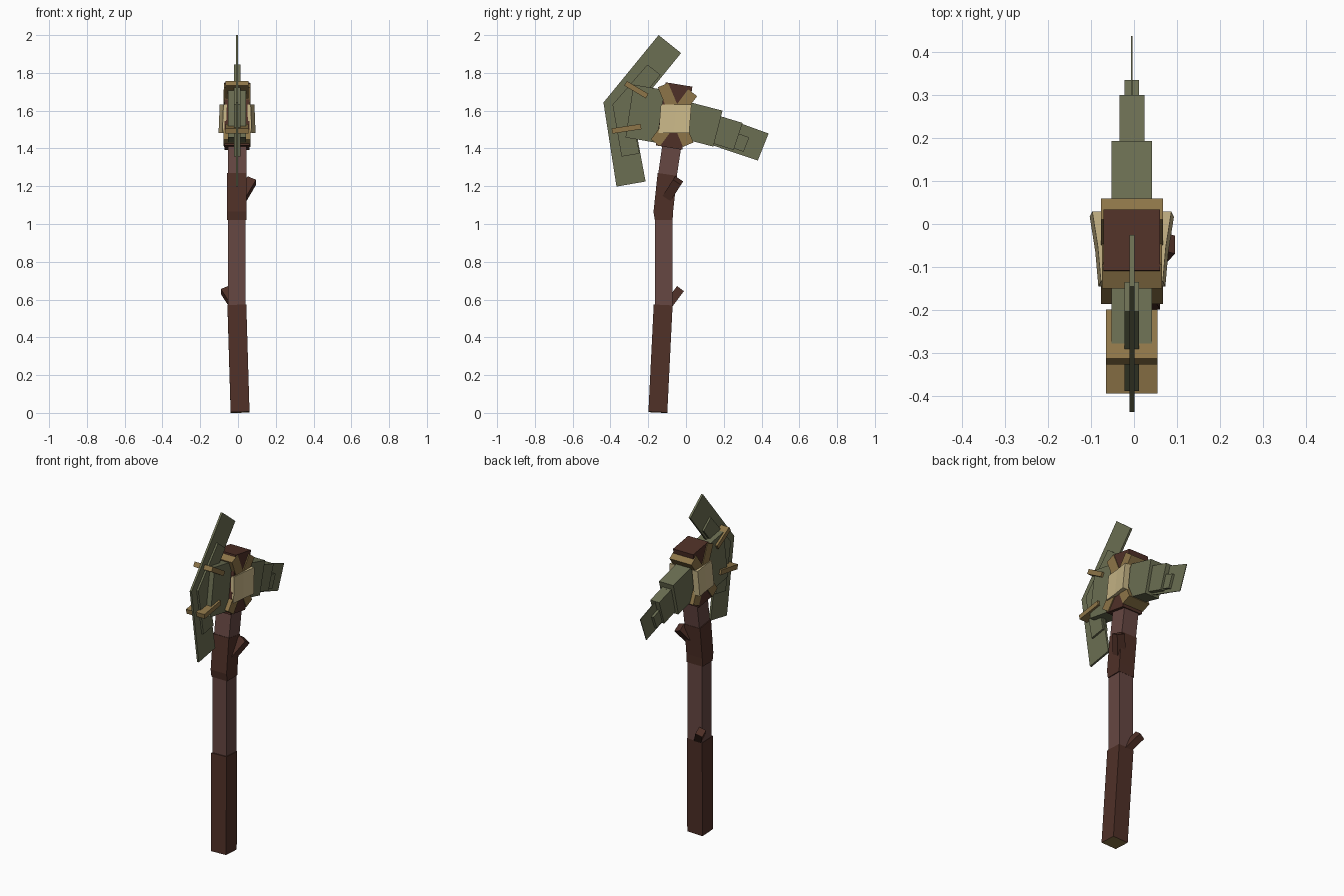
import bpy, bmesh
from mathutils import Vector, Matrix

if "Cube" in bpy.data.objects:
    bpy.data.objects.remove(bpy.data.objects["Cube"])


def material(name, r, g, b):
    lin = lambda c: ((c / 255 + 0.055) / 1.055) ** 2.4
    m = bpy.data.materials.new(name)
    m.diffuse_color = (lin(r), lin(g), lin(b), 1)
    m.use_nodes = True
    m.node_tree.nodes["Principled BSDF"].inputs["Base Color"].default_value = m.diffuse_color
    return m


DARK = material("dark bark", 79, 48, 39)
LIGHT = material("light bark", 102, 71, 66)
STONE = material("olive stone", 107, 110, 82)
TAN = material("tan binding", 141, 117, 72)
PALE = material("pale cloth", 200, 182, 135)
CX = -0.005  # shared centre line of the tool


def finish(name, bm, *mats):
    bmesh.ops.recalc_face_normals(bm, faces=bm.faces)
    me = bpy.data.meshes.new(name)
    bm.to_mesh(me)
    bm.free()
    ob = bpy.data.objects.new(name, me)
    for m in mats:
        me.materials.append(m)
    bpy.context.collection.objects.link(ob)
    return ob


def slab(name, outline, half, mat, cx=CX):
    """Side outline (y, z) extruded across x."""
    bm = bmesh.new()
    face = bm.faces.new([bm.verts.new((cx - half, y, z)) for y, z in outline])
    new = bmesh.ops.extrude_face_region(bm, geom=[face])["geom"]
    bmesh.ops.translate(bm, vec=(2 * half, 0, 0),
                        verts=[v for v in new if isinstance(v, bmesh.types.BMVert)])
    return finish(name, bm, mat)


def bar(name, a, b, wx, wy, *mats):
    """Box running from a to b with cross-section wx by wy."""
    a, b = Vector(a), Vector(b)
    z = (b - a).normalized()
    y = z.cross(Vector((1, 0, 0))).normalized()
    x = y.cross(z)
    rot = Matrix((x, y, z)).transposed().to_4x4()
    bm = bmesh.new()
    bmesh.ops.create_cube(bm, size=1, matrix=Matrix.Translation((a + b) / 2) @ rot
                          @ Matrix.Diagonal((wx, wy, (b - a).length, 1)))
    return finish(name, bm, *mats)


# Handle, with a cut wood face at the bottom end
lower = bar("lower_handle", (0.011, -0.149, 0.003), (-0.006, -0.121, 0.57), 0.1, 0.1, DARK, TAN)
for p in lower.data.polygons:
    p.material_index = 1 if p.normal.z < -0.9 else 0
bar("middle_handle", (-0.007, -0.118, 0.55), (-0.007, -0.118, 1.04), 0.094, 0.092, LIGHT)
slab("upper_handle", [(-0.165, 1.02), (-0.071, 1.02), (-0.068, 1.07), (-0.047, 1.255),
                      (-0.15, 1.27), (-0.172, 1.065)], 0.052, DARK, -0.007)
slab("handle_neck", [(-0.148, 1.26), (-0.05, 1.245), (-0.025, 1.41), (-0.125, 1.42)], 0.049, LIGHT)

# Twig stubs
bar("upper_twig", (0.02, -0.1, 1.14), (0.073, -0.042, 1.23), 0.05, 0.05, DARK)
bar("lower_twig", (-0.02, -0.095, 0.57), (-0.072, -0.035, 0.65), 0.042, 0.045, DARK)

# Head core and crossed bindings
slab("head_core", [(-0.108, 1.75), (0.034, 1.727), (-0.02, 1.393), (-0.16, 1.416)], 0.066, DARK)
bar("binding_a", (CX, -0.122, 1.735), (CX, 0.012, 1.42), 0.14, 0.06, TAN)
bar("binding_b", (CX, 0.035, 1.695), (CX, -0.162, 1.43), 0.144, 0.06, TAN)

# Pale cloth wraps flaring outward toward the back on both sides
for side, s in (("right", 1), ("left", -1)):
    bm = bmesh.new()
    plan = [(0.06, -0.14), (0.078, -0.14), (0.085, -0.06), (0.098, 0.022), (0.06, 0.022)]
    face = bm.faces.new([bm.verts.new((CX + s * x, y - 0.005, 1.482)) for x, y in plan])
    new = bmesh.ops.extrude_face_region(bm, geom=[face])["geom"]
    bmesh.ops.translate(bm, vec=(-s * 0.006, 0.012, 0.15),
                        verts=[v for v in new if isinstance(v, bmesh.types.BMVert)])
    finish(side + "_cloth_wrap", bm, PALE)

# Axe blade: thick root, medium layer, thin cutting edge
slab("blade_root", [(-0.278, 1.738), (-0.115, 1.71), (-0.155, 1.43), (-0.32, 1.458)], 0.047, STONE)
slab("blade_layer", [(-0.204, 1.844), (-0.135, 1.79), (-0.29, 1.6), (-0.246, 1.373),
                     (-0.341, 1.357), (-0.389, 1.632)], 0.017, STONE)
slab("blade_edge", [(-0.145, 2.0), (-0.026, 1.905), (-0.282, 1.59), (-0.214, 1.225),
                    (-0.368, 1.198), (-0.437, 1.643)], 0.006, STONE)

# Pegs across the blade
bar("upper_peg", (CX, -0.32, 1.745), (CX, -0.206, 1.677), 0.12, 0.028, TAN)
bar("lower_peg", (CX, -0.392, 1.492), (CX, -0.238, 1.516), 0.12, 0.028, TAN)

# Rear pick: stepped stone blocks ending in a thin tip
slab("pick_root", [(0.0, 1.65), (0.193, 1.6), (0.145, 1.41), (-0.045, 1.458)], 0.047, STONE)
slab("pick_middle", [(0.14, 1.583), (0.3, 1.535), (0.252, 1.392), (0.1, 1.44)], 0.029, STONE)
slab("pick_block", [(0.25, 1.489), (0.335, 1.458), (0.305, 1.382), (0.22, 1.413)], 0.017, STONE)
slab("pick_tip", [(0.193, 1.568), (0.437, 1.479), (0.38, 1.336), (0.145, 1.415)], 0.002, STONE)
